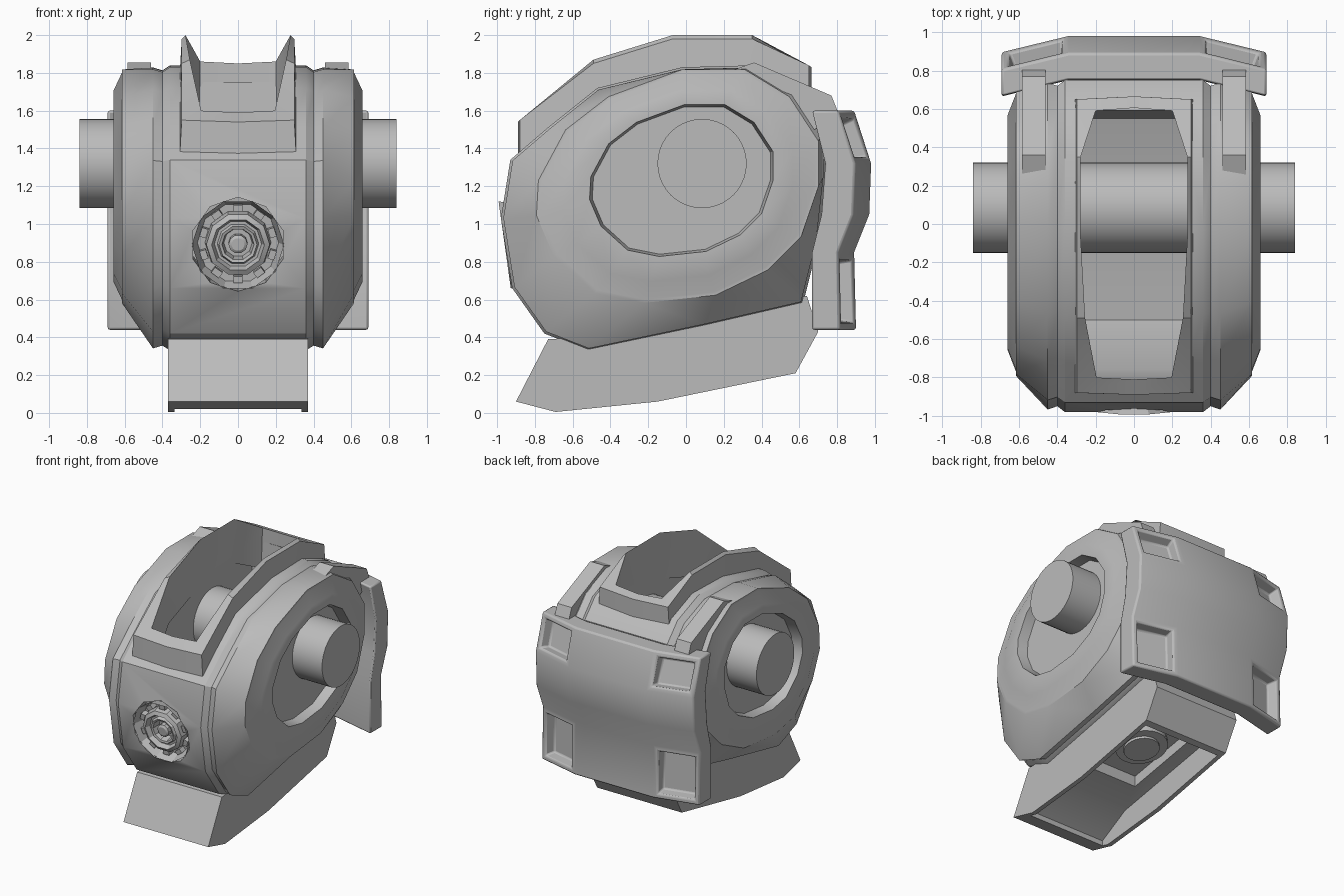
import bpy, bmesh, math
from mathutils import Matrix, Vector

if "Cube" in bpy.data.objects:
    bpy.data.objects.remove(bpy.data.objects["Cube"], do_unlink=True)

grey = bpy.data.materials.new("plain grey")
grey.use_nodes = True
grey.diffuse_color = (0.5, 0.5, 0.5, 1)
grey.node_tree.nodes["Principled BSDF"].inputs["Base Color"].default_value = grey.diffuse_color


def finish(name, bm):
    bmesh.ops.recalc_face_normals(bm, faces=bm.faces)
    mesh = bpy.data.meshes.new(name)
    bm.to_mesh(mesh)
    bm.free()
    ob = bpy.data.objects.new(name, mesh)
    bpy.context.collection.objects.link(ob)
    mesh.materials.append(grey)
    return ob


def loft(name, rings, caps=True, keep_bm=False):
    """Skin a list of equal, closed rings of points."""
    bm = bmesh.new()
    loops = [[bm.verts.new(p) for p in ring] for ring in rings]
    n = len(loops[0])
    for a, b in zip(loops, loops[1:]):
        for i in range(n):
            j = (i + 1) % n
            bm.faces.new((a[i], a[j], b[j], b[i]))
    if caps:
        bm.faces.new(loops[0])
        bm.faces.new(loops[-1])
    return bm if keep_bm else finish(name, bm)


def at_x(x, outline):
    return [(x, y, z) for y, z in outline]


def prism(name, outline, x0, x1):
    return loft(name, [at_x(x0, outline), at_x(x1, outline)])


def scaled(outline, s):
    cy = (min(p[0] for p in outline) + max(p[0] for p in outline)) / 2
    cz = (min(p[1] for p in outline) + max(p[1] for p in outline)) / 2
    return [(cy + (y - cy) * s, cz + (z - cz) * s) for y, z in outline]


def cylinder(name, radius, depth, sides, matrix):
    bm = bmesh.new()
    bmesh.ops.create_cone(bm, cap_ends=True, segments=sides, radius1=radius,
                          radius2=radius, depth=depth, matrix=matrix)
    return finish(name, bm)


def cut(ob, cutters):
    for c in cutters:
        mod = ob.modifiers.new("cut", 'BOOLEAN')
        mod.operation, mod.solver, mod.object = 'DIFFERENCE', 'EXACT', c
    bpy.context.view_layer.update()
    deps = bpy.context.evaluated_depsgraph_get()
    mesh = bpy.data.meshes.new_from_object(ob.evaluated_get(deps))
    ob.modifiers.clear()
    ob.data = mesh
    for c in cutters:
        bpy.data.objects.remove(c, do_unlink=True)


def smooth(ob, angle=32):
    bpy.ops.object.select_all(action='DESELECT')
    ob.select_set(True)
    bpy.context.view_layer.objects.active = ob
    bpy.ops.object.shade_smooth_by_angle(angle=math.radians(angle))


# Main body: hull outline stepping in to the side discs and their recesses
hull = [(-.98, 1.03), (-.93, 1.34), (-.72, 1.52), (-.47, 1.72), (-.02, 1.83),
        (.36, 1.84), (.62, 1.74), (.75, 1.6), (.74, 1.25), (.7, .9),
        (.62, .58), (.1, .46), (-.52, .33), (-.75, .42), (-.92, .66)]
disc = [(-.77, 1.05), (-.76, 1.23), (-.62, 1.49), (-.4, 1.66), (-.02, 1.8),
        (.3, 1.8), (.53, 1.66), (.68, 1.43), (.68, 1.2), (.59, .94),
        (.42, .77), (.15, .64), (-.22, .6), (-.47, .65), (-.68, .84)]
egg = [(y + .02, z + .03) for y, z in scaled(disc, .67)]
half = [(.36, hull), (.4, scaled(hull, .965)), (.45, scaled(hull, .985)),
        (.615, scaled(disc, 1.03)), (.615, disc), (.66, scaled(disc, .84)),
        (.66, egg), (.58, scaled(egg, .97))]
rings = [at_x(-x, o) for x, o in reversed(half)] + [at_x(x, o) for x, o in half]
body = loft("body", rings)

# Top well and front lens pocket cut from the body
well = prism("well_cutter", [(-.83, 2.2), (-.83, 1.3), (-.76, .85), (-.5, .52),
                             (.1, .6), (.55, .75), (.61, 2.2)], -.285, .285)
lens_at = Matrix.Translation((0, -.955, .89)) @ Matrix.Rotation(math.radians(98), 4, 'X')
pocket = cylinder("pocket_cutter", .25, .24, 10, lens_at)
cut(body, [well, pocket])
smooth(body)

# Raised collar round the top opening: y, base z, rim z, rim half width, rim y
stations = [(-.88, 1.33, 1.57, .195, -.8), (-.49, 1.62, 1.87, .255, -.49),
            (-.07, 1.75, 2, .278, -.07), (.35, 1.77, 2, .278, .35),
            (.65, 1.66, 1.86, .2, .59)]


def collar_ring(point):
    right = [point(s) for s in stations]
    front, back = right[0], right[-1]
    left = [(-x, y, z) for x, y, z in reversed(right)]
    return ([(0, front[1] - .01, front[2] - .01)] + right
            + [(0, back[1] + .015, back[2] - .01)] + left)


collar = loft("top_collar", [
    collar_ring(lambda s: (.31, s[0], s[1])),
    collar_ring(lambda s: (.298, s[0], s[2] - .02)),
    collar_ring(lambda s: (s[3], s[4], s[2] + (.03 if s[0] < -.8 else 0))),
    collar_ring(lambda s: (s[3] * 1.03, s[4], s[1] - .12))], caps=False)
smooth(collar, 28)

# Axle through both side discs
axle = cylinder("axle", .236, 1.68, 40,
                Matrix.Translation((0, .085, 1.32)) @ Matrix.Rotation(math.pi / 2, 4, 'Y'))
smooth(axle)

# Front lens: stepped turned rings, centre pin and small clamps
profile = [(.245, .005), (.215, -.08), (.175, -.08), (.168, -.01), (.14, .005),
           (.125, -.035), (.11, -.035), (.1, -.01), (.085, -.015), (.075, -.08),
           (.05, -.08), (.05, -.02), (.035, -.01)]
turned = [[lens_at @ Vector((r * math.cos(a), r * math.sin(a), h))
           for a in (math.tau * k / 10 for k in range(10))] for r, h in profile]
bm = loft("lens", turned, caps=False, keep_bm=True)
bmesh.ops.contextual_create(bm, geom=[e for e in bm.edges if e.is_boundary][-10:])
smooth(finish("front_lens", bm), 25)
bm = bmesh.new()
for k in range(10):
    spot = (lens_at @ Matrix.Rotation(math.tau * (k + .5) / 10, 4, 'Z')
            @ Matrix.Translation((.19, 0, -.055)) @ Matrix.Diagonal((.035, .05, .05, 1)))
    bmesh.ops.create_cube(bm, size=1, matrix=spot)
finish("lens_clamps", bm)

# Foot with a hollow underside and a socket inside it
foot = prism("foot", [(-.9, .06), (-.69, .005), (-.15, .06), (.58, .21), (.7, .43),
                      (.64, .62), (-.55, .4), (-.73, .39)], -.37, .37)
hollow = prism("hollow_cutter", [(-.75, -.1), (.53, -.1), (.53, .21), (.58, .4),
                                 (-.5, .2), (-.75, .06)], -.335, .335)
socket = prism("socket_cutter", [(-.25, .1), (.4, .1), (.4, .45), (-.25, .33)], -.22, .22)
cut(foot, [hollow, socket])
smooth(foot)
tilt = Matrix.Rotation(math.radians(11), 4, 'X')
for name, r, z in (("socket_disc", .19, .37), ("socket_hub", .13, .35)):
    smooth(cylinder(name, r, .06, 24, Matrix.Translation((0, .08, z)) @ tilt))

# Back plate: bent panel with four sunken corner pockets
rows = [(.44, .9, .75), (.85, .89, .75), (1.05, .97, .8), (1.32, .98, .82), (1.6, .89, .75)]
columns = [(-.69, .085), (-.34, 0), (.34, 0), (.69, .085)]
bm = loft("plate", [[(x, out - d, z) for x, d in columns]
                    + [(x, inn - d, z) for x, d in reversed(columns)]
                    for z, out, inn in rows], keep_bm=True)
bmesh.ops.recalc_face_normals(bm, faces=bm.faces)
corners = []
for f in bm.faces:
    c = f.calc_center_median()
    if f.normal.y > .4 and .36 < abs(c.x) < .66 and (c.z < .8 or c.z > 1.35):
        corners.append(f)
bmesh.ops.inset_individual(bm, faces=corners, thickness=.055)
bmesh.ops.inset_individual(bm, faces=corners, thickness=.015, depth=-.08)
plate = finish("back_plate", bm)
smooth(plate, 30)
bevel = plate.modifiers.new("soft_edges", 'BEVEL')
bevel.width, bevel.segments, bevel.angle_limit = .012, 2, math.radians(40)

# Rails joining the body to the back plate
rail = [(.15, 1.78), (.36, 1.855), (.77, 1.68), (.81, 1.58), (.68, 1.5), (.3, 1.7)]
for side, s in (("left", 1), ("right", -1)):
    smooth(prism(side + "_rail", rail, s * .46, s * .585))
